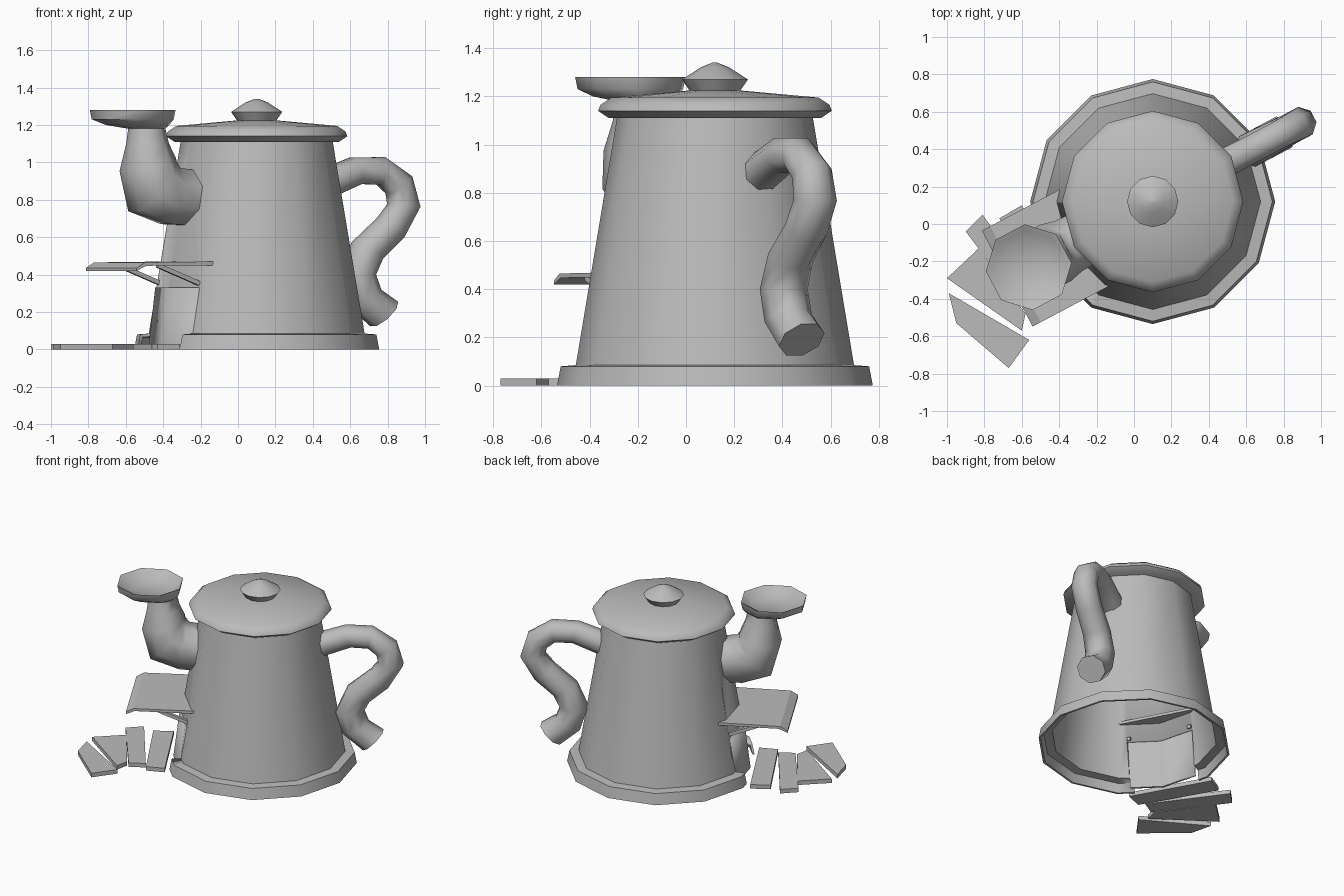
import bpy, bmesh, math
from mathutils import Vector

cube = bpy.data.objects.get("Cube")
if cube:
    bpy.data.objects.remove(cube)

# One clay colour for everything
clay = bpy.data.materials.new("clay_grey")
clay.use_nodes = True
colour = (0.5, 0.5, 0.5, 1)
clay.diffuse_color = colour
clay.node_tree.nodes["Principled BSDF"].inputs["Base Color"].default_value = colour

# Pot axis, spout/door direction and the sideways direction
CENTRE = Vector((0.1, 0.12, 0))
OUT = Vector((-0.884, -0.468, 0)).normalized()
SIDE = Vector((-OUT.y, OUT.x, 0))
UP = Vector((0, 0, 1))


def place(a, b, z):
    return CENTRE + OUT * a + SIDE * b + UP * z


def finish(name, bm, angle=40):
    bmesh.ops.remove_doubles(bm, verts=bm.verts, dist=0.0001)
    bmesh.ops.recalc_face_normals(bm, faces=bm.faces)
    mesh = bpy.data.meshes.new(name)
    bm.to_mesh(mesh)
    bm.free()
    mesh.materials.append(clay)
    ob = bpy.data.objects.new(name, mesh)
    bpy.context.collection.objects.link(ob)
    bpy.ops.object.select_all(action='DESELECT')
    ob.select_set(True)
    bpy.context.view_layer.objects.active = ob
    bpy.ops.object.shade_smooth_by_angle(angle=math.radians(angle))
    return ob


def bridge(bm, rings, closed=False):
    pairs = list(zip(rings, rings[1:]))
    if closed:
        pairs.append((rings[-1], rings[0]))
    for low, high in pairs:
        n = len(low)
        for i in range(n):
            j = (i + 1) % n
            bm.faces.new((low[i], low[j], high[j], high[i]))


def lathe(name, profile, closed=False, sides=12):
    """Spin (radius, z) points about the pot axis."""
    bm = bmesh.new()
    rings = []
    for r, z in profile:
        turn = [math.tau * i / sides for i in range(sides)]
        rings.append([bm.verts.new(CENTRE + Vector((r * math.cos(t), r * math.sin(t), z)))
                      for t in turn])
    bridge(bm, rings, closed)
    if not closed:
        bm.faces.new(rings[0])
        bm.faces.new(rings[-1])
    return finish(name, bm)


def tube(name, path, sides=8):
    """Sweep along (outward, z, radius, pitch) points in the pot's plane of symmetry."""
    bm = bmesh.new()
    rings = []
    for a, z, r, pitch in path:
        p = math.radians(pitch)
        across = UP * math.cos(p) - OUT * math.sin(p)
        ring = []
        for i in range(sides):
            t = math.tau * (i + 0.5) / sides
            ring.append(bm.verts.new(place(a, 0, z) + (SIDE * math.cos(t) + across * math.sin(t)) * r))
        rings.append(ring)
    bridge(bm, rings)
    bm.faces.new(rings[0])
    bm.faces.new(rings[-1])
    return finish(name, bm, 50)


def prism(name, outline, direction):
    bm = bmesh.new()
    face = bm.faces.new([bm.verts.new(p) for p in outline])
    new = bmesh.ops.extrude_face_region(bm, geom=[face])["geom"]
    bmesh.ops.translate(bm, vec=direction, verts=[v for v in new if isinstance(v, bmesh.types.BMVert)])
    return finish(name, bm, 30)


def boolean(ob, cutter, operation):
    mod = ob.modifiers.new("doorway", 'BOOLEAN')
    mod.object = cutter
    mod.operation = operation
    mod.solver = 'EXACT'


# Hollow pot wall with flared foot, open at the bottom
pot = lathe("pot_wall", [(0.655, 0), (0.64, 0.08), (0.577, 0.085), (0.405, 1.12),
                         (0.39, 1.12), (0.562, 0.07), (0.625, 0.065), (0.64, 0)], closed=True)

# Doorway cut through wall and foot, closed by a curved door
doorway = prism("doorway_cutter", [place(0.25, -0.235, -0.1), place(0.9, -0.235, -0.1),
                                   place(0.9, 0.235, -0.1), place(0.25, 0.235, -0.1)], UP * 0.43)
doorway.hide_render = True
doorway.hide_set(True)
doorway.display_type = 'WIRE'
boolean(pot, doorway, 'DIFFERENCE')
door = lathe("door", [(0.59, 0), (0.54, 0.4), (0.525, 0.4), (0.575, 0)], closed=True)
boolean(door, doorway, 'INTERSECT')

# Lid and knob
lathe("lid", [(0.44, 1.11), (0.485, 1.14), (0.475, 1.165), (0.43, 1.195), (0.1, 1.225)])
lathe("lid_knob", [(0.095, 1.21), (0.137, 1.27), (0.06, 1.32), (0.01, 1.34)])

# Spout with a flared, open cup
tube("spout", [(0.4, 0.81, 0.16, 0), (0.52, 0.82, 0.165, 10), (0.63, 0.87, 0.185, 40),
               (0.66, 0.99, 0.155, 75), (0.66, 1.1, 0.115, 90), (0.665, 1.18, 0.1, 90),
               (0.72, 1.2, 0.17, 90), (0.75, 1.23, 0.22, 90), (0.75, 1.28, 0.23, 90),
               (0.75, 1.265, 0.2, 90), (0.73, 1.23, 0.14, 90)])

# Handle on the opposite side
tube("handle", [(-0.4, 0.88, 0.085, 155), (-0.6, 0.955, 0.08, 165), (-0.75, 0.955, 0.08, 190),
                (-0.86, 0.88, 0.085, 235), (-0.89, 0.77, 0.09, 275), (-0.81, 0.65, 0.09, 310),
                (-0.67, 0.53, 0.095, 300), (-0.61, 0.4, 0.1, 270), (-0.65, 0.28, 0.1, 245),
                (-0.77, 0.19, 0.1, 225)])

# Awning with a drooping front lip
awning_section = [(0.41, 0.45), (0.41, 0.47), (0.83, 0.465), (0.88, 0.435), (0.88, 0.42), (0.82, 0.447)]
prism("awning", [place(a, -0.29, z) for a, z in awning_section], SIDE * 0.58)

# Awning struts
for name, b in (("left_strut", 0.22), ("right_strut", -0.22)):
    w = 0.012
    prism(name, [place(0.44, b - w, 0.33), place(0.44, b - w, 0.355),
                 place(0.72, b - w, 0.463), place(0.72, b - w, 0.438)], SIDE * 2 * w)

# Paving slabs fanning away from the door
slabs = [
    [(-0.31, -0.42), (-0.43, -0.47), (-0.72, 0.03), (-0.6, 0.1)],
    [(-0.46, -0.43), (-0.56, -0.49), (-0.9, -0.04), (-0.81, 0.05)],
    [(-0.58, -0.48), (-0.6, -0.57), (-1.0, -0.29), (-0.83, -0.13)],
    [(-0.56, -0.62), (-0.67, -0.77), (-0.95, -0.53), (-0.99, -0.37)],
]
for number, corners in enumerate(slabs, 1):
    prism(f"paving_slab_{number}", [Vector((x, y, 0)) for x, y in corners], UP * 0.03)
